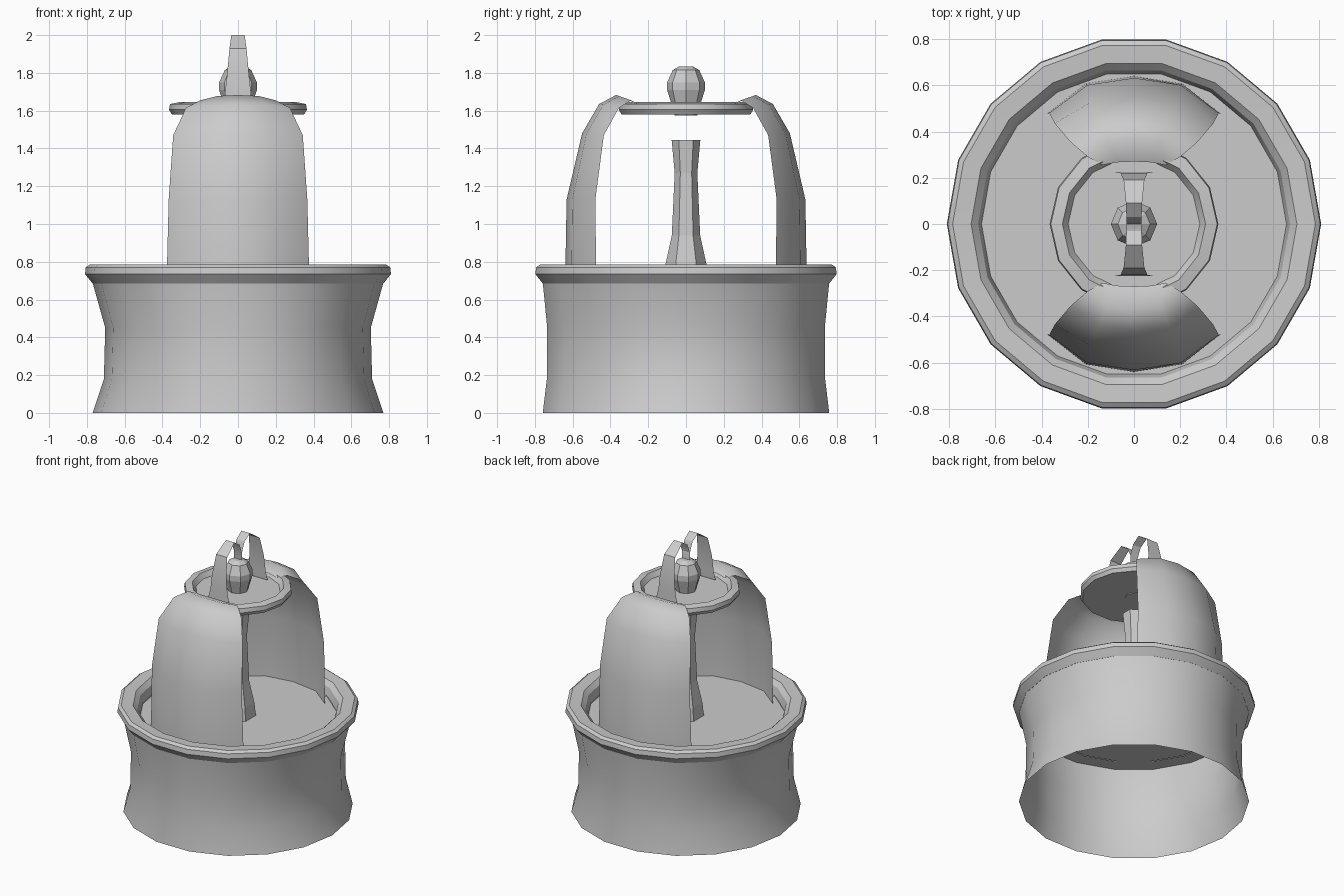
import bpy, bmesh, math

if "Cube" in bpy.data.objects:
    bpy.data.objects.remove(bpy.data.objects["Cube"])


def make(name, verts, faces, smooth=30):
    """Create a mesh object; smooth is the sharp-edge angle, or None for flat faces."""
    me = bpy.data.meshes.new(name)
    me.from_pydata(verts, [], faces)
    bm = bmesh.new()
    bm.from_mesh(me)
    bmesh.ops.recalc_face_normals(bm, faces=bm.faces)
    bm.to_mesh(me)
    bm.free()
    ob = bpy.data.objects.new(name, me)
    bpy.context.collection.objects.link(ob)
    if smooth:
        bpy.ops.object.select_all(action='DESELECT')
        ob.select_set(True)
        bpy.context.view_layer.objects.active = ob
        bpy.ops.object.shade_smooth_by_angle(angle=math.radians(smooth))
    return ob


def grid_faces(rows, cols, wrap):
    last = cols if wrap else cols - 1
    return [(r * cols + c, r * cols + (c + 1) % cols,
             (r + 1) * cols + (c + 1) % cols, (r + 1) * cols + c)
            for r in range(rows - 1) for c in range(last)]


def lathe(name, rings, n, cap_start=False, cap_end=False, smooth=30, start=0.0):
    """Rings are (rx, ry, z)."""
    verts = []
    for rx, ry, z in rings:
        for i in range(n):
            a = start + 2 * math.pi * i / n
            verts.append((rx * math.cos(a), ry * math.sin(a), z))
    faces = grid_faces(len(rings), n, True)
    if cap_start:
        faces.append(tuple(range(n)))
    if cap_end:
        faces.append(tuple(range((len(rings) - 1) * n, len(rings) * n)))
    return make(name, verts, faces, smooth)


def round_rings(profile):
    return [(r, r, z) for r, z in profile]


# Base: open skirt pinched slightly more in x, with rim and floor
lathe("base_skirt", [(.77, .77, 0), (.71, .748, .18), (.703, .746, .45), (.77, .77, .69)], 18)
lathe("base_rim", round_rings([(.665, .685), (.77, .685), (.81, .735), (.806, .77), (.785, .785),
                               (.705, .78), (.675, .75), (.66, .69)]), 18)
lathe("base_floor", round_rings([(.66, .685)]), 18, cap_start=True, smooth=None)

# Centre candle-like post
lathe("centre_post", round_rings([(.12, .685), (.11, .78), (.075, .94), (.06, 1.27), (.076, 1.445)]),
      6, cap_end=True, smooth=None, start=math.pi / 6)

# Top disc with raised lip, and the knob on it
lathe("top_disc", round_rings([(.35, 1.58), (.365, 1.605), (.36, 1.635), (.31, 1.645), (.285, 1.61)]),
      14, cap_start=True, cap_end=True)
lathe("top_knob", round_rings([(.06, 1.575), (.08, 1.645), (.1, 1.71), (.1, 1.75), (.07, 1.815), (.035, 1.835)]),
      8, cap_start=True, cap_end=True, smooth=None)

# Curved shields at front and back: (edge x, edge y, edge z, centre y, centre z)
shield_rows = [(.378, .475, .685, .64, .685), (.367, .48, 1.13, .632, 1.13),
               (.343, .435, 1.47, .55, 1.48), (.275, .355, 1.615, .46, 1.635),
               (.2, .29, 1.655, .37, 1.683), (.135, .255, 1.635, .27, 1.645)]
for side, name in ((-1, "front_shield"), (1, "back_shield")):
    verts = []
    for ex, ey, ez, cy, cz in shield_rows:
        for t, k in ((-1, 1), (-.55, .2), (0, 0), (.55, .2), (1, 1)):
            verts.append((ex * t, side * (cy + (ey - cy) * k), cz + (ez - cz) * k))
    make(name, verts, grid_faces(len(shield_rows), 5, False), 60)

# Paired handle straps arching from the disc into the knob: (y, z, half width)
strap = [(.225, 1.615, .085), (.222, 1.68, .07), (.22, 1.79, .058), (.19, 1.93, .045),
         (.09, 2.0, .035), (.03, 1.96, .033), (0, 1.89, .032), (0, 1.81, .032)]
for side, name in ((-1, "front_handle_strap"), (1, "back_handle_strap")):
    verts = [(s * w, side * y, z) for y, z, w in strap for s in (-1, 1)]
    make(name, verts, grid_faces(len(strap), 2, False), 30)
